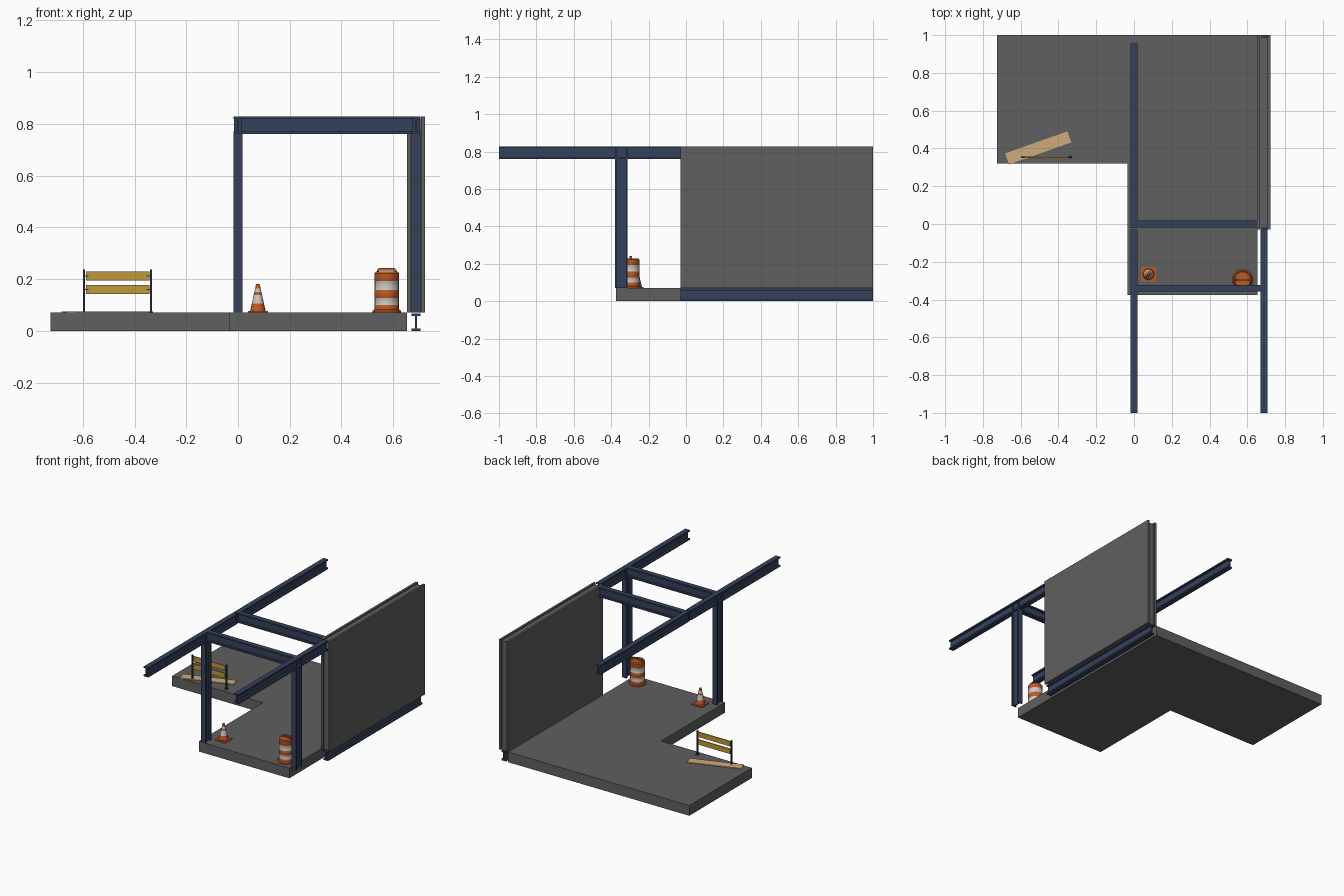
import bpy, bmesh, math
from mathutils import Matrix, Vector

if "Cube" in bpy.data.objects:
    bpy.data.objects.remove(bpy.data.objects["Cube"])


def mat(name, r, g, b):
    m = bpy.data.materials.new(name)
    m.diffuse_color = (r, g, b, 1)
    m.use_nodes = True
    m.node_tree.nodes["Principled BSDF"].inputs["Base Color"].default_value = m.diffuse_color
    return m


CONCRETE = mat("concrete grey", 0.115, 0.115, 0.115)
STEEL = mat("navy steel", 0.035, 0.052, 0.105)
ORANGE = mat("safety orange", 0.50, 0.10, 0.02)
WHITE = mat("reflective white", 0.60, 0.57, 0.54)
YELLOW = mat("barricade yellow", 0.52, 0.32, 0.045)
WOOD = mat("pale wood", 0.62, 0.40, 0.20)
DARK = mat("dark post", 0.03, 0.035, 0.055)


def make(name, bm, *mats):
    bmesh.ops.recalc_face_normals(bm, faces=bm.faces)
    me = bpy.data.meshes.new(name)
    bm.to_mesh(me)
    bm.free()
    for m in mats:
        me.materials.append(m)
    ob = bpy.data.objects.new(name, me)
    bpy.context.collection.objects.link(ob)
    return ob


def box(name, lo, hi, m, angle=0.0):
    lo, hi = Vector(lo), Vector(hi)
    bm = bmesh.new()
    bmesh.ops.create_cube(bm, size=1)
    bmesh.ops.scale(bm, vec=hi - lo, verts=bm.verts)
    bmesh.ops.rotate(bm, matrix=Matrix.Rotation(angle, 3, 'Z'), verts=bm.verts)
    bmesh.ops.translate(bm, vec=(lo + hi) / 2, verts=bm.verts)
    return make(name, bm, m)


def prism(name, pts, vec, m):
    """Extrude a closed outline of 3D points along vec."""
    bm = bmesh.new()
    f = bm.faces.new([bm.verts.new(p) for p in pts])
    r = bmesh.ops.extrude_face_region(bm, geom=[f])
    bmesh.ops.translate(bm, vec=vec, verts=[v for v in r["geom"] if isinstance(v, bmesh.types.BMVert)])
    return make(name, bm, m)


W, H, T, WEB = 0.0175, 0.0335, 0.010, 0.004  # half width, half height, flange, half web


def i_beam(name, start, end, up):
    """I-section swept from start to end, its depth along up."""
    start, end, up = Vector(start), Vector(end), Vector(up)
    side = (end - start).normalized().cross(up)
    half = [(-W, -H), (W, -H), (W, -H + T), (WEB, -H + T), (WEB, H - T), (W, H - T), (W, H)]
    prof = half + [(-W, H), (-W, H - T), (-WEB, H - T), (-WEB, -H + T), (-W, -H + T)]
    return prism(name, [start + side * a + up * b for a, b in prof], end - start, STEEL)


def banded(name, x, y, rings, n, white_spans):
    """Turned body from (radius, z) rings; faces inside the spans are white."""
    bm = bmesh.new()
    loops = [[bm.verts.new((x + r * math.cos(2 * math.pi * i / n), y + r * math.sin(2 * math.pi * i / n), z))
              for i in range(n)] for r, z in rings]
    for a, b in zip(loops, loops[1:]):
        for i in range(n):
            j = (i + 1) % n
            f = bm.faces.new((a[i], a[j], b[j], b[i]))
            z = f.calc_center_median().z
            f.material_index = int(any(lo < z < hi for lo, hi in white_spans))
    bm.faces.new(loops[0])
    bm.faces.new(loops[-1])
    ob = make(name, bm, ORANGE, WHITE)
    for o in bpy.context.selected_objects:
        o.select_set(False)
    ob.select_set(True)
    bpy.context.view_layer.objects.active = ob
    bpy.ops.object.shade_smooth_by_angle(angle=math.radians(35))
    return ob


X, Y, Z = (1, 0, 0), (0, 1, 0), (0, 0, 1)
G = 0.07     # slab top
TOP = 0.795  # centre height of roof beams
RX = 0.688   # right frame line
FY = -0.345  # front frame line

# L-shaped floor slab
prism("floor_slab", [(-0.725, 0.32, 0), (-0.035, 0.32, 0), (-0.035, -0.375, 0), (0.653, -0.375, 0),
                     (0.653, 1, 0), (-0.725, 1, 0)], (0, 0, G), CONCRETE)

# Side wall: two panels with a recessed core, standing on a steel beam
box("wall_inner_panel", (0.653, -0.03, G), (0.668, 1, 0.828), CONCRETE)
box("wall_outer_panel", (0.708, -0.03, G), (0.722, 1, 0.828), CONCRETE)
box("wall_core", (0.668, -0.02, G), (0.708, 0.99, 0.818), CONCRETE)
i_beam("wall_base_beam", (RX, -0.03, H), (RX, 1, H), Z)

# Steel frame
for side, x in (("left", 0.0), ("right", RX)):
    i_beam(side + "_column", (x, FY, G), (x, FY, TOP - H), Y)
    i_beam(side + "_roof_beam", (x, -1, TOP), (x, -0.03, TOP), Z)
    for i, y in enumerate((FY - H + 0.005, FY + H - 0.005)):
        box(f"{side}_stiffener_{i}", (x - 0.016, y - 0.004, TOP - H + T), (x + 0.016, y + 0.004, TOP + H - T), STEEL)
i_beam("left_rear_roof_beam", (0, -0.02, TOP), (0, 0.955, TOP), Z)
i_beam("front_cross_beam", (0.005, FY + 0.005, TOP), (RX - 0.005, FY + 0.005, TOP), Z)
i_beam("middle_cross_beam", (0.005, 0, TOP), (0.655, 0, TOP), Z)

# Traffic cone
cx, cy = 0.077, -0.266
box("cone_base", (cx - 0.039, cy - 0.039, G), (cx + 0.039, cy + 0.039, G + 0.007), ORANGE)
banded("cone_body", cx, cy, [(0.030, G + 0.007), (0.0235, 0.105), (0.0165, 0.138), (0.0135, 0.15),
                             (0.0105, 0.163), (0.009, 0.172), (0.0065, 0.182)], 20,
       [(0.105, 0.138), (0.15, 0.163)])

# Traffic barrel with a carry handle
bx, by = 0.575, -0.296
banded("barrel_base", bx, by, [(0.055, G), (0.055, G + 0.007), (0.049, G + 0.012)], 24, [])
banded("barrel_body", bx, by, [(0.047, G + 0.008), (0.047, 0.098), (0.0465, 0.099), (0.0465, 0.127),
                               (0.047, 0.128), (0.047, 0.158), (0.0465, 0.159), (0.0465, 0.193),
                               (0.047, 0.194), (0.047, 0.222), (0.042, 0.229)], 24,
       [(0.0985, 0.1275), (0.1585, 0.1935)])
for i, s in enumerate((-1, 1)):
    box(f"barrel_handle_leg_{i}", (bx + s * 0.033 - 0.004, by - 0.006, 0.225),
        (bx + s * 0.033 + 0.004, by + 0.006, 0.238), ORANGE)
prism("barrel_handle_bar", [(bx - 0.037, by - 0.006, 0.234), (bx + 0.037, by - 0.006, 0.234),
                            (bx + 0.031, by - 0.006, 0.242), (bx - 0.031, by - 0.006, 0.242)], (0, 0.012, 0), ORANGE)

# Barricade: two posts, two boards and their bolts
fy = 0.355
for i, x in enumerate((-0.595, -0.336)):
    box(f"barricade_post_{i}", (x - 0.004, fy - 0.004, G), (x + 0.004, fy + 0.004, 0.237), DARK)
    box(f"barricade_foot_{i}", (x - 0.008, fy - 0.008, G), (x + 0.008, fy + 0.008, G + 0.004), DARK)
    for j, z in enumerate((0.160, 0.212)):
        d = 0.009 if i == 0 else -0.009
        box(f"barricade_bolt_{i}_{j}", (x + d - 0.008, fy - 0.006, z - 0.002), (x + d + 0.008, fy, z + 0.002), DARK)
for j, z in enumerate((0.160, 0.212)):
    box(f"barricade_board_{j}", (-0.588, fy - 0.004, z - 0.017), (-0.343, fy + 0.004, z + 0.017), YELLOW)

# Loose plank lying on the slab
box("loose_plank", (-0.682, 0.372, G), (-0.332, 0.434, G + 0.005), WOOD, math.radians(19.5))
